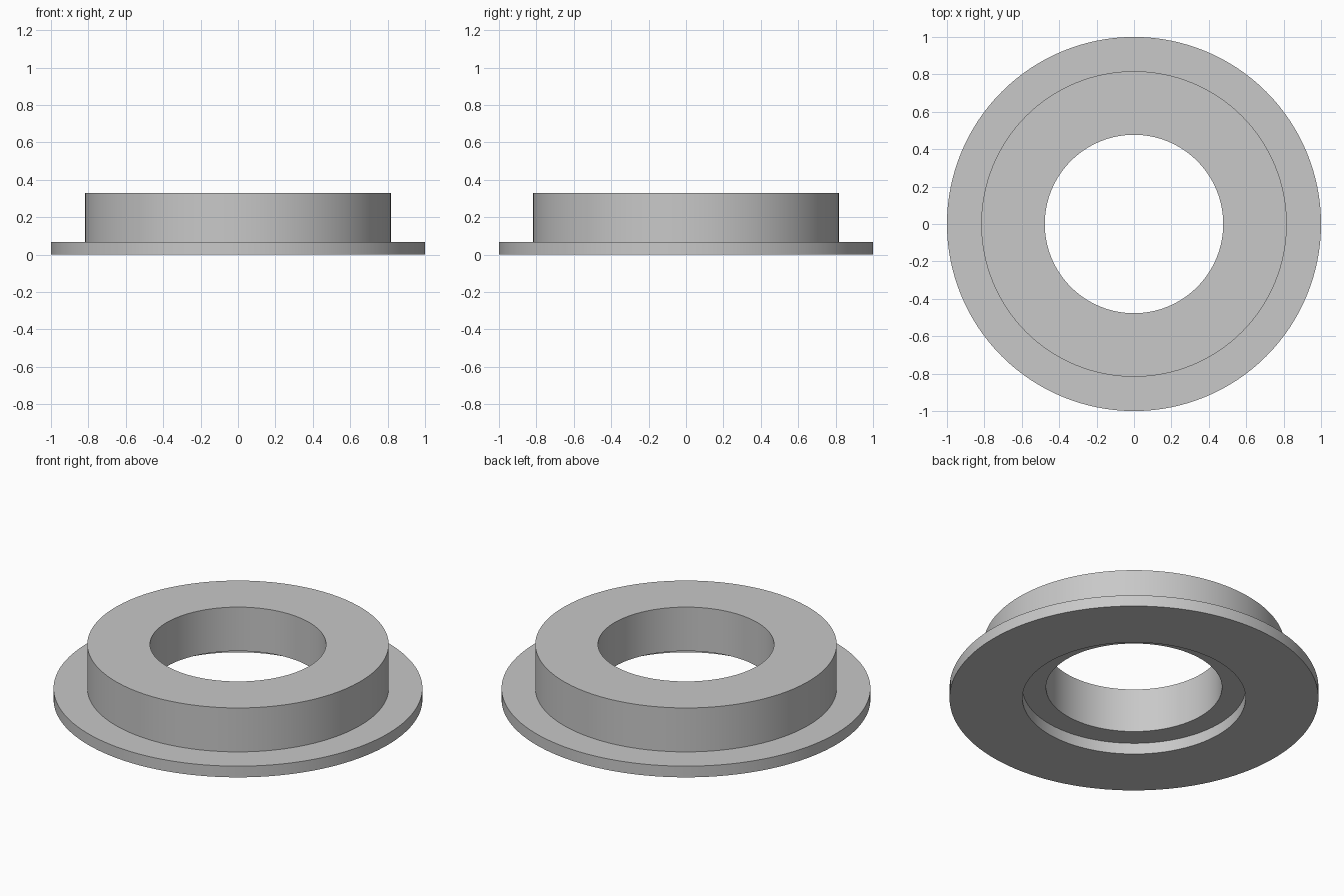
import bpy
import bmesh
import math

cube = bpy.data.objects.get("Cube")
if cube:
    bpy.data.objects.remove(cube, do_unlink=True)

SEGMENTS = 128

# Main dimensions
flange_radius, flange_height = 1.0, 0.067
collar_radius, collar_height = 0.817, 0.33
bore_radius = 0.477
recess_radius, recess_depth = 0.605, 0.067

# Closed radial section: flange, collar, bore and the recess underneath
section = [
    (recess_radius, 0),
    (flange_radius, 0),
    (flange_radius, flange_height),
    (collar_radius, flange_height),
    (collar_radius, collar_height),
    (bore_radius, collar_height),
    (bore_radius, recess_depth),
    (recess_radius, recess_depth),
]

# Revolve the section around the vertical axis
bm = bmesh.new()
rings = []
for i in range(SEGMENTS):
    a = math.tau * i / SEGMENTS
    rings.append([bm.verts.new((r * math.cos(a), r * math.sin(a), z)) for r, z in section])
count = len(section)
for i, ring in enumerate(rings):
    following = rings[(i + 1) % SEGMENTS]
    for j in range(count):
        k = (j + 1) % count
        bm.faces.new((ring[j], following[j], following[k], ring[k]))
bmesh.ops.recalc_face_normals(bm, faces=bm.faces)

mesh = bpy.data.meshes.new("flanged_ring")
bm.to_mesh(mesh)
bm.free()
ring_object = bpy.data.objects.new("flanged_ring", mesh)
bpy.context.collection.objects.link(ring_object)

# Plain grey finish
grey = bpy.data.materials.new("light_grey")
grey.use_nodes = True
colour = (0.58, 0.58, 0.58, 1)
grey.diffuse_color = colour
grey.node_tree.nodes["Principled BSDF"].inputs["Base Color"].default_value = colour
mesh.materials.append(grey)

# Smooth round walls with crisp rims
bpy.ops.object.select_all(action="DESELECT")
ring_object.select_set(True)
bpy.context.view_layer.objects.active = ring_object
bpy.ops.object.shade_smooth_by_angle(angle=math.radians(30))
